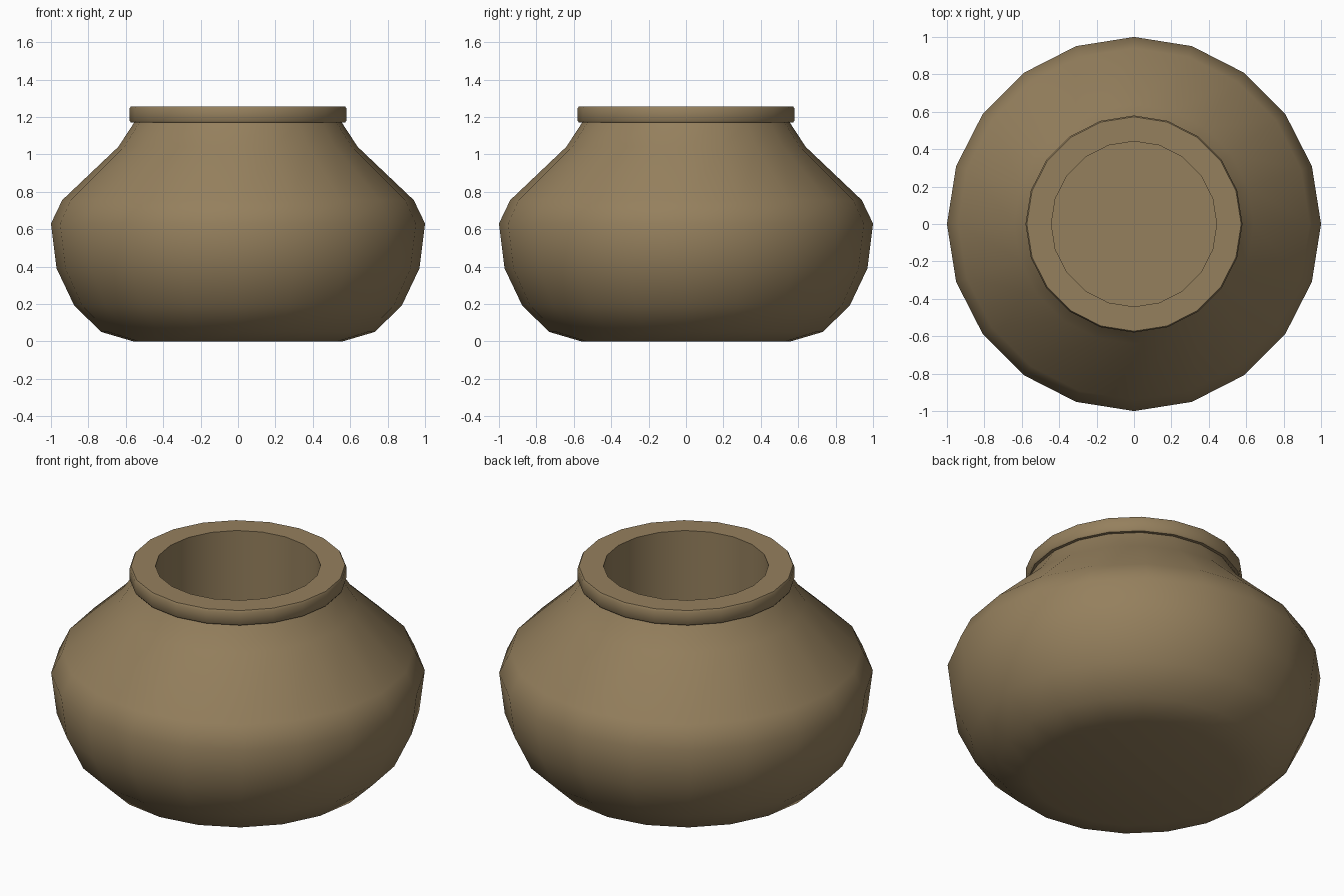
import bpy, bmesh, math

if "Cube" in bpy.data.objects:
    bpy.data.objects.remove(bpy.data.objects["Cube"])

SIDES = 20

clay = bpy.data.materials.new("clay_brown")
clay.diffuse_color = (0.30, 0.215, 0.11, 1)
clay.use_nodes = True
clay.node_tree.nodes["Principled BSDF"].inputs["Base Color"].default_value = clay.diffuse_color


def lathe(name, profile, angle):
    """Spin an (r, z) profile around z; points on the axis become poles."""
    bm = bmesh.new()
    rings = []
    for r, z in profile:
        if r == 0:
            rings.append([bm.verts.new((0, 0, z))] * SIDES)
        else:
            rings.append([bm.verts.new((r * math.cos(2 * math.pi * i / SIDES),
                                        r * math.sin(2 * math.pi * i / SIDES), z))
                          for i in range(SIDES)])
    for a, b in zip(rings, rings[1:]):
        for i in range(SIDES):
            j = (i + 1) % SIDES
            corners = list(dict.fromkeys([a[i], a[j], b[j], b[i]]))
            bm.faces.new(corners)
    bmesh.ops.recalc_face_normals(bm, faces=bm.faces)
    me = bpy.data.meshes.new(name)
    bm.to_mesh(me)
    bm.free()
    me.materials.append(clay)
    ob = bpy.data.objects.new(name, me)
    bpy.context.collection.objects.link(ob)
    bpy.ops.object.select_all(action='DESELECT')
    ob.select_set(True)
    bpy.context.view_layer.objects.active = ob
    bpy.ops.object.shade_smooth_by_angle(angle=math.radians(angle))
    return ob


# Whole pot: base, belly, neck, overhanging rim, then the straight-walled hollow
lathe("pot", [
    (0, 0), (0.56, 0), (0.73, 0.05), (0.875, 0.19), (0.97, 0.39),
    (1.0, 0.63), (0.94, 0.755), (0.64, 1.04), (0.555, 1.17),
    (0.573, 1.17), (0.58, 1.18), (0.58, 1.245), (0.573, 1.257),
    (0.442, 1.257), (0.442, 0.10), (0, 0.10),
], 40)
